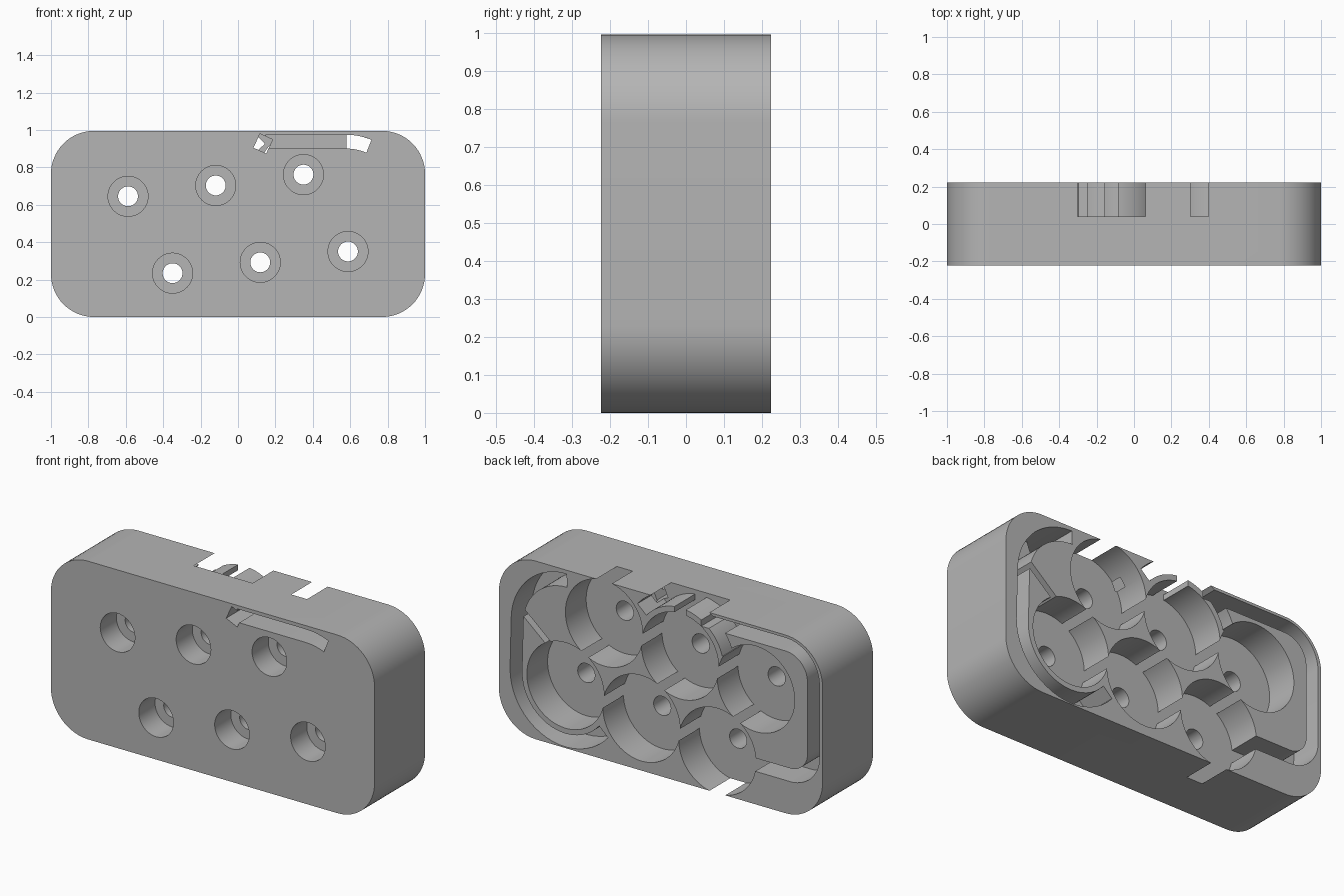
import bpy, bmesh
from math import cos, sin, radians
from mathutils import Vector

cube = bpy.data.objects.get("Cube")
if cube:
    bpy.data.objects.remove(cube, do_unlink=True)

BACK, FRONT, FLOOR = 0.223, -0.223, 0.04
OUT = 0.4            # cutters overshoot the body to this depth
WIDTH = 0.074        # channel width

grey = bpy.data.materials.new("plain grey")
grey.use_nodes = True
grey.diffuse_color = (0.46, 0.46, 0.46, 1)
grey.node_tree.nodes["Principled BSDF"].inputs["Base Color"].default_value = (0.46, 0.46, 0.46, 1)


def arc(cx, cz, r, a0, a1, n=20):
    angles = [radians(a0 + (a1 - a0) * i / n) for i in range(n + 1)]
    return [(cx + r * cos(a), cz + r * sin(a)) for a in angles]


def circle(c, r):
    return arc(c[0], c[1], r, 0, 360, 64)[:-1]


def stroke(path, width=WIDTH):
    """Outline of a band of even width along a path."""
    pts = [Vector(p) for p in path]
    left, right = [], []
    for i, p in enumerate(pts):
        t = (pts[min(i + 1, len(pts) - 1)] - pts[max(i - 1, 0)]).normalized()
        n = Vector((-t.y, t.x)) * width / 2
        left.append(p + n)
        right.append(p - n)
    return left + right[::-1]


def prism(name, outline, y0, y1):
    bm = bmesh.new()
    face = bm.faces.new([bm.verts.new((p[0], y0, p[1])) for p in outline])
    ext = bmesh.ops.extrude_face_region(bm, geom=[face])
    moved = [v for v in ext["geom"] if isinstance(v, bmesh.types.BMVert)]
    bmesh.ops.translate(bm, verts=moved, vec=(0, y1 - y0, 0))
    bmesh.ops.recalc_face_normals(bm, faces=bm.faces[:])
    mesh = bpy.data.meshes.new(name)
    bm.to_mesh(mesh)
    bm.free()
    mesh.materials.append(grey)
    ob = bpy.data.objects.new(name, mesh)
    bpy.context.collection.objects.link(ob)
    return ob


def cut(body, outline, y0, y1):
    tool = prism("cutter", outline, y0, y1)
    tool.hide_render = True
    mod = body.modifiers.new("cut", "BOOLEAN")
    mod.operation = "DIFFERENCE"
    mod.solver = "EXACT"
    mod.object = tool
    bpy.context.view_layer.update()
    result = bpy.data.meshes.new_from_object(body.evaluated_get(bpy.context.evaluated_depsgraph_get()))
    body.modifiers.clear()
    body.data = result
    bpy.data.objects.remove(tool, do_unlink=True)


# Rounded block
H, R = 0.995, 0.23
outline = []
for cx, cz, a in ((1 - R, H - R, 0), (R - 1, H - R, 90), (R - 1, R, 180), (1 - R, R, 270)):
    outline += arc(cx, cz, R, a, a + 90, 16)
block = prism("housing_block", outline, FRONT, BACK)

# Six touching round pockets, each with a bore and a front counterbore
upper = [(-0.588, 0.645), (-0.119, 0.703), (0.35, 0.761)]
lower = [(-x, H - z) for x, z in upper]
for c in upper + lower:
    cut(block, circle(c, 0.239), FLOOR, OUT)
    cut(block, circle(c, 0.053), -OUT, OUT)
    cut(block, circle(c, 0.107), -OUT, -0.08)

# Channel down the +x side and around the lower pocket
fx, fz = lower[0]
side_path = arc(0.58, 0.63, 0.307, 90, 0) + arc(fx, fz, 0.306, 0, -140)
cut(block, stroke(side_path), FLOOR, OUT)
cut(block, stroke([(0.86, 0.7), (0.66, 0.53)], 0.035), FLOOR, OUT)

# Channel around the upper middle pocket, open through the top wall
bx, bz = upper[1]
cut(block, stroke(arc(bx, bz, 0.307, 40, 165, 32)), FLOOR, OUT)
cut(block, [(-0.155, 0.9), (-0.085, 0.9), (-0.085, 1.1), (-0.155, 1.1)], FLOOR, OUT)

# Channel along the top, down the -x side and into the lower pocket
rim_path = ([(-0.25, 0.942)] + arc(-0.77, 0.77, 0.173, 90, 180)
            + arc(-0.8, 0.365, 0.144, 180, 270) + [(-0.56, 0.221)])
cut(block, stroke(rim_path), FLOOR, OUT)

# Front slot, with its two ends cut through to the channels
cut(block, stroke([(0.15, 0.938), (0.56, 0.938)] + arc(0.58, 0.63, 0.307, 90, 67, 8)), -OUT, -0.03)
cut(block, stroke(arc(0.58, 0.63, 0.307, 90, 67, 8)), -OUT, 0.1)
cut(block, stroke([(0.1, 0.942), (0.168, 0.911)], 0.082), -OUT, 0.1)

bpy.ops.object.select_all(action="DESELECT")
block.select_set(True)
bpy.context.view_layer.objects.active = block
bpy.ops.object.shade_smooth_by_angle(angle=radians(25))
